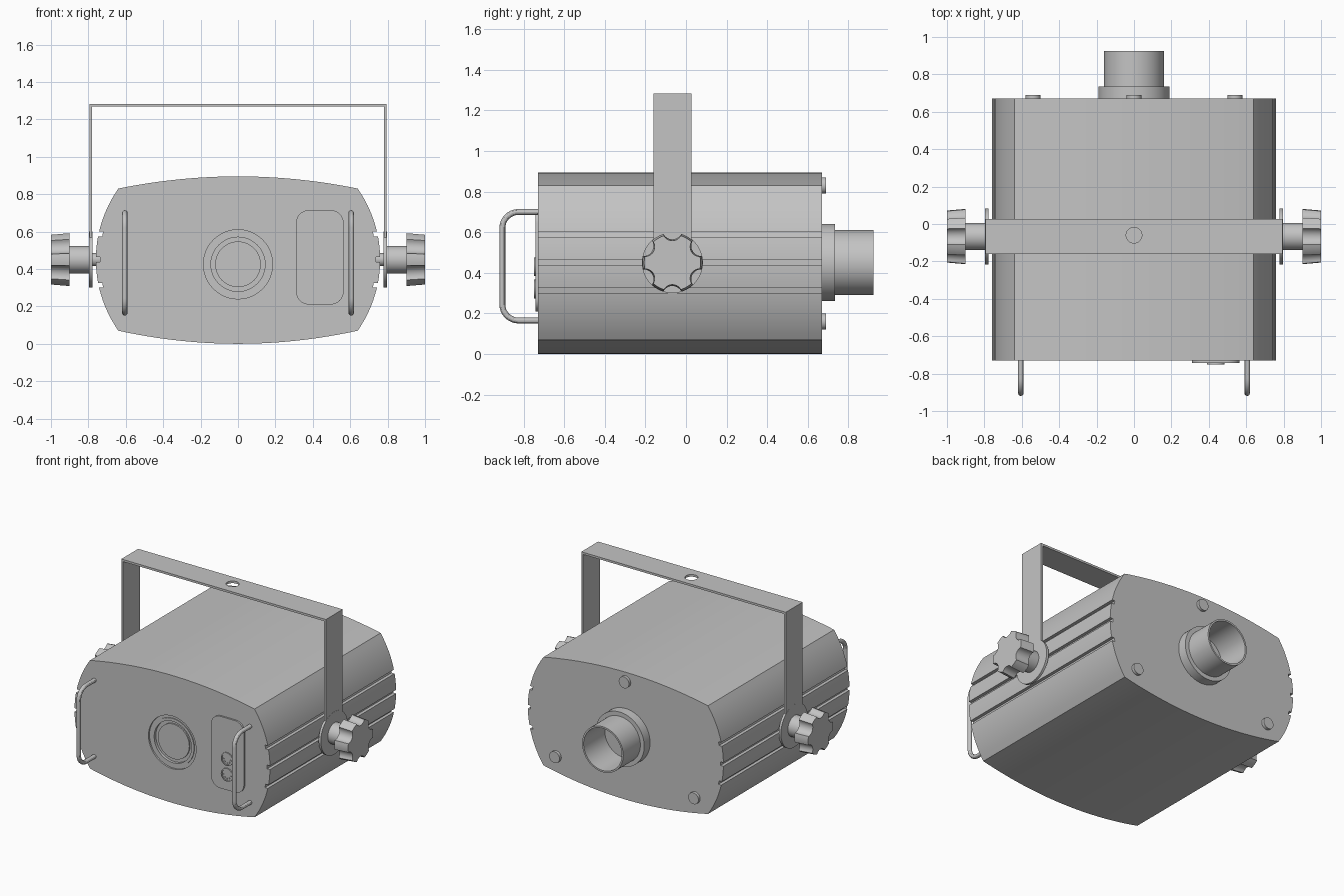
import bpy, bmesh
from math import sin, cos, pi, radians, atan2, sqrt

cube = bpy.data.objects.get("Cube")
if cube:
    bpy.data.objects.remove(cube, do_unlink=True)

GREY = (0.55, 0.55, 0.55, 1)
grey = bpy.data.materials.new("light grey metal")
grey.use_nodes = True
grey.diffuse_color = GREY
grey.node_tree.nodes["Principled BSDF"].inputs["Base Color"].default_value = GREY

PIVOT_Y, PIVOT_Z = -0.067, 0.45
FRONT, REAR = -0.73, 0.67
parts = []


def finish(name, bm):
    bmesh.ops.remove_doubles(bm, verts=bm.verts, dist=1e-5)
    bmesh.ops.recalc_face_normals(bm, faces=bm.faces)
    mesh = bpy.data.meshes.new(name)
    bm.to_mesh(mesh)
    bm.free()
    mesh.materials.append(grey)
    ob = bpy.data.objects.new(name, mesh)
    bpy.context.collection.objects.link(ob)
    parts.append(ob)
    return ob


def place(axis, u, v, d):
    return {"x": (d, u, v), "y": (u, d, v), "z": (u, v, d)}[axis]


def prism(name, pts, axis, start, end, taper=1, centre=(0, 0)):
    """Extrude a closed outline along an axis, optionally tapering the far end."""
    bm = bmesh.new()
    near = [bm.verts.new(place(axis, u, v, start)) for u, v in pts]
    far = [bm.verts.new(place(axis, centre[0] + (u - centre[0]) * taper,
                              centre[1] + (v - centre[1]) * taper, end)) for u, v in pts]
    bm.faces.new(near)
    bm.faces.new(far[::-1])
    n = len(pts)
    for i in range(n):
        j = (i + 1) % n
        bm.faces.new((near[i], near[j], far[j], far[i]))
    return finish(name, bm)


def lathe(name, profile, axis, cu, cv, steps=48):
    """Turn a closed (radius, distance) profile around an axis."""
    bm = bmesh.new()
    rings = [[bm.verts.new(place(axis, cu + r * cos(2 * pi * k / steps),
                                 cv + r * sin(2 * pi * k / steps), d))
              for k in range(steps)] for r, d in profile]
    for i, ring in enumerate(rings):
        nxt = rings[(i + 1) % len(rings)]
        if profile[i][0] == 0 and profile[(i + 1) % len(rings)][0] == 0:
            continue
        for k in range(steps):
            m = (k + 1) % steps
            bm.faces.new((ring[k], ring[m], nxt[m], nxt[k]))
    return finish(name, bm)


def disc(name, axis, cu, cv, radius, start, end, steps=40):
    return lathe(name, [(0, start), (radius, start), (radius, end), (0, end)], axis, cu, cv, steps)


def arc(cu, cv, radius, a0, a1, n):
    return [(cu + radius * cos(radians(a0 + (a1 - a0) * i / n)),
             cv + radius * sin(radians(a0 + (a1 - a0) * i / n))) for i in range(n + 1)]


def cut(target, cutter):
    mod = target.modifiers.new("cut", "BOOLEAN")
    mod.operation, mod.solver, mod.object = "DIFFERENCE", "EXACT", cutter
    bpy.context.view_layer.objects.active = target
    bpy.ops.object.modifier_apply(modifier=mod.name)
    parts.remove(cutter)
    bpy.data.objects.remove(cutter, do_unlink=True)


# Housing outline: bowed top and bottom, curved grooved sides
def side_x(z):
    return 0.1 + sqrt(0.66 ** 2 - (z - PIVOT_Z) ** 2)


heights = [0.07 + 0.76 * i / 24 for i in range(25)]
grooves = (0.313, 0.45, 0.587)
right_side = [(side_x(z), z) for z in heights if all(abs(z - g) > 0.016 for g in grooves)]
for g in grooves:
    for dz, depth in ((-0.013, 0), (-0.0129, 0.022), (0.0129, 0.022), (0.013, 0)):
        right_side.append((side_x(g + dz) - depth, g + dz))
right_side.sort(key=lambda p: p[1])
bow = [(0.64 - 1.28 * i / 24) for i in range(1, 24)]
top = [(x, 0.895 - 0.065 * (x / 0.64) ** 2) for x in bow]
left_side = [(-x, z) for x, z in reversed(right_side)]
bottom = [(-x, 0.07 * (x / 0.64) ** 2) for x in bow]
housing = prism("housing", right_side + top + left_side + bottom, "y", FRONT, REAR)

# Stepped round recess in the front
cut(housing, lathe("recess_cutter", [(0, FRONT - 0.1), (0.185, FRONT - 0.1), (0.185, FRONT + 0.012),
                                     (0.165, FRONT + 0.012), (0.165, FRONT + 0.006),
                                     (0.145, FRONT + 0.006), (0.145, FRONT + 0.025),
                                     (0.122, FRONT + 0.025), (0.122, FRONT + 0.015),
                                     (0, FRONT + 0.015)], "y", 0, 0.425))

# Control panel with two round sockets
px0, px1, pz0, pz1, pr = 0.31, 0.565, 0.21, 0.715, 0.07
outline = (arc(px1 - pr, pz1 - pr, pr, 0, 90, 8) + arc(px0 + pr, pz1 - pr, pr, 90, 180, 8)
           + arc(px0 + pr, pz0 + pr, pr, 180, 270, 8) + arc(px1 - pr, pz0 + pr, pr, 270, 360, 8))
prism("control_panel", outline, "y", FRONT + 0.005, FRONT - 0.012)
for label, z in (("lower", 0.32), ("upper", 0.43)):
    y = FRONT - 0.012
    lathe(label + "_socket", [(0, y + 0.005), (0.046, y + 0.005), (0.046, y - 0.008),
                              (0.038, y - 0.008), (0.038, y - 0.002), (0, y - 0.002)],
          "y", 0.437, z, 32)
    for i, (u, v) in enumerate(arc(0.437, z, 0.028, 190, 350, 4)):
        disc(f"{label}_socket_pin_{i + 1}", "y", u, v, 0.005, y, y - 0.007, 10)

# Rear lens mount and open barrel
lathe("lens_flange", [(0, REAR - 0.01), (0.19, REAR - 0.01), (0.19, 0.735), (0.15, 0.735),
                      (0.15, 0.69), (0, 0.69)], "y", 0, PIVOT_Z, 64)
lathe("lens_barrel", [(0.148, 0.69), (0.16, 0.69), (0.16, 0.925), (0.148, 0.925)],
      "y", 0, PIVOT_Z, 64)

# Rear screws
for name, x, z in (("top", 0, 0.83), ("left", 0.54, 0.16), ("right", -0.54, 0.16)):
    disc(name + "_rear_screw", "y", x, z, 0.04, REAR - 0.01, REAR + 0.02, 32)

# Hanging yoke with a mounting hole
w, t, h = 0.795, 0.015, 1.283
yoke = prism("yoke", [(-w, PIVOT_Z), (-w, h), (w, h), (w, PIVOT_Z), (w - t, PIVOT_Z),
                      (w - t, h - t), (t - w, h - t), (t - w, PIVOT_Z)], "y", -0.16, 0.027)
cut(yoke, disc("hole_cutter", "z", 0, -0.06, 0.042, 1.2, 1.35))

# Star knob outline with six scallops
LOBES, R, SCALLOP_R, SCALLOP_D = 6, 0.148, 0.05, 0.165
reach = (R * R + SCALLOP_D ** 2 - SCALLOP_R ** 2) / (2 * SCALLOP_D)
half = sqrt(R * R - reach * reach)
edge = atan2(half, reach) * 180 / pi
inner = atan2(half, SCALLOP_D - reach) * 180 / pi
star = []
for i in range(LOBES):
    a = 30 + 360 / LOBES * i
    cu = PIVOT_Y + SCALLOP_D * cos(radians(a))
    cv = PIVOT_Z + SCALLOP_D * sin(radians(a))
    star += arc(cu, cv, SCALLOP_R, a + 180 + inner, a + 180 - inner, 10)
    star += arc(PIVOT_Y, PIVOT_Z, R, a + edge, a + 360 / LOBES - edge, 5)[1:-1]

# Each side: yoke end plate, pivot, clamp knob and front handle
for side, s in (("left", 1), ("right", -1)):
    disc(side + "_yoke_plate", "x", PIVOT_Y, PIVOT_Z, 0.15, s * 0.779, s * 0.796, 64)
    disc(side + "_pivot", "x", PIVOT_Y, PIVOT_Z, 0.035, s * 0.72, s * 0.785, 24)
    disc(side + "_knob_neck", "x", PIVOT_Y, PIVOT_Z, 0.073, s * 0.79, s * 0.91)
    prism(side + "_knob", star, "x", s * 0.9, s * 1.0, 0.94, (PIVOT_Y, PIVOT_Z))

    path = ([(FRONT + 0.01, 0.7)] + arc(-0.825, 0.62, 0.08, 90, 180, 8)
            + arc(-0.825, 0.245, 0.08, 180, 270, 8) + [(FRONT + 0.01, 0.165)])
    curve = bpy.data.curves.new(side + "_handle", "CURVE")
    curve.dimensions = "3D"
    curve.bevel_depth, curve.bevel_resolution, curve.use_fill_caps = 0.0145, 4, True
    spline = curve.splines.new("POLY")
    spline.points.add(len(path) - 1)
    for p, (y, z) in zip(spline.points, path):
        p.co = (s * 0.605, y, z, 1)
    curve.materials.append(grey)
    handle = bpy.data.objects.new(side + "_handle", curve)
    bpy.context.collection.objects.link(handle)
    parts.append(handle)

# Convert the handles and smooth everything, keeping sharp edges
bpy.ops.object.select_all(action="DESELECT")
for ob in parts:
    ob.select_set(True)
bpy.context.view_layer.objects.active = parts[-1]
bpy.ops.object.convert(target="MESH")
bpy.ops.object.shade_smooth_by_angle(angle=radians(30))
